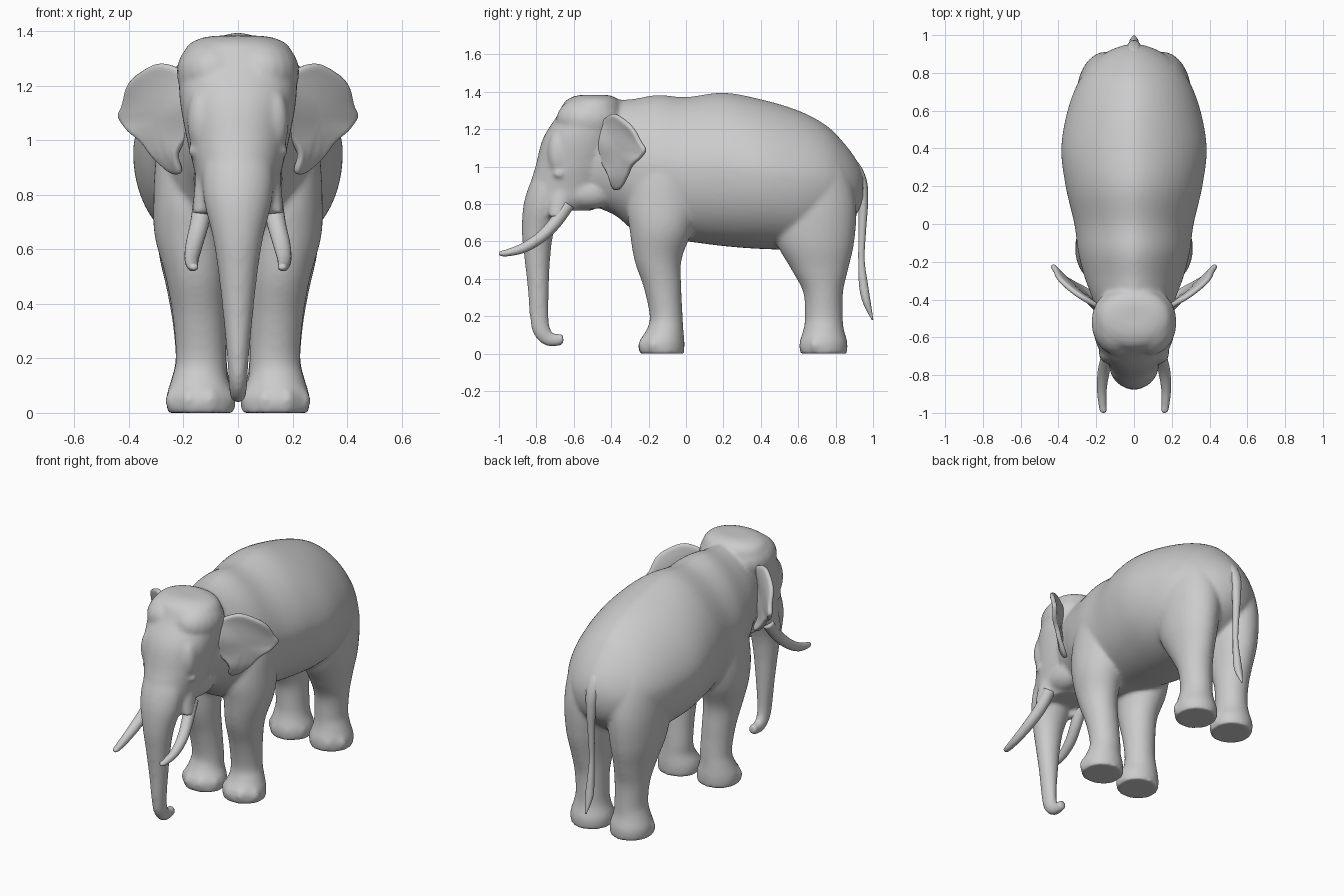
import bpy, bmesh, math
from mathutils import Vector, Matrix

X = Vector((1, 0, 0))


def spline(pts, steps=6):
    """Catmull-Rom through rows of numbers."""
    p = [Vector(q) for q in pts]
    p = [p[0]] + p + [p[-1]]
    out = []
    for i in range(1, len(p) - 2):
        a, b, c, d = p[i - 1:i + 3]
        for k in range(steps):
            t = k / steps
            out.append(0.5 * (2 * b + (c - a) * t + (2 * a - 5 * b + 4 * c - d) * t * t
                              + (3 * b - a - 3 * c + d) * t ** 3))
    return out + [p[-2]]


def tube(bm, rows, axis=None, power=2.0, n=32, top_power=None):
    """Loft rows of (x, y, z, half width, half depth); axis fixes the ring normal."""
    rows = spline(rows)
    cs = [Vector(r[:3]) for r in rows]
    rings = []
    for i, r in enumerate(rows):
        t = axis or (cs[min(i + 1, len(cs) - 1)] - cs[max(i - 1, 0)])
        v = Vector(t).cross(X).normalized()
        ring = []
        for k in range(n):
            a = 2 * math.pi * k / n
            c, s = math.cos(a), math.sin(a)
            e = 2 / (top_power if top_power and s * v.z > 0 else power)
            ring.append(bm.verts.new(cs[i] + X * r[3] * math.copysign(abs(c) ** e, c)
                                     + v * r[4] * math.copysign(abs(s) ** e, s)))
        rings.append(ring)
    for a, b in zip(rings, rings[1:]):
        for k in range(n):
            bm.faces.new((a[k], a[(k + 1) % n], b[(k + 1) % n], b[k]))
    bm.faces.new(rings[0])
    bm.faces.new(rings[-1])


def ball(bm, c, r):
    m = Matrix.Translation(c) @ Matrix.Diagonal((*r, 1))
    bmesh.ops.create_uvsphere(bm, u_segments=20, v_segments=12, radius=1, matrix=m)


def finish(bm, name):
    bmesh.ops.recalc_face_normals(bm, faces=bm.faces)
    for f in bm.faces:
        f.smooth = True
    me = bpy.data.meshes.new(name)
    bm.to_mesh(me)
    bm.free()
    ob = bpy.data.objects.new(name, me)
    bpy.context.collection.objects.link(ob)
    return ob


bm = bmesh.new()

# torso and neck: y, underside, top, half width (ridged along the back)
torso = [(-.5, .79, 1.34, .18), (-.38, .74, 1.355, .225), (-.28, .66, 1.362, .262),
         (-.15, .61, 1.383, .295), (0, .6, 1.372, .316), (.2, .575, 1.395, .362),
         (.4, .56, 1.36, .385), (.6, .56, 1.3, .352), (.75, .61, 1.22, .295),
         (.85, .68, 1.12, .22), (.915, .75, 1.03, .135), (.948, .83, .96, .05)]
tube(bm, [(0, y, (a + b) / 2, w, (b - a) / 2) for y, a, b, w in torso], (0, 1, 0), 2.15, 64, 1.68)

# head: z, front, back, half width
head = [(1.384, -.55, -.43, .08), (1.375, -.6, -.39, .135), (1.345, -.65, -.35, .187),
        (1.27, -.69, -.33, .214), (1.15, -.765, -.33, .214), (1.0, -.805, -.36, .187),
        (.9, -.835, -.39, .163), (.82, -.85, -.43, .145), (.765, -.855, -.5, .115)]
tube(bm, [(0, (f + b) / 2, z, w, (b - f) / 2) for z, f, b, w in head], (0, 0, 1), 2.1, 40)

# trunk with curled tip
tube(bm, [(0, -.7, 1.0, .1, .07), (0, -.735, .9, .13, .095), (0, -.77, .78, .125, .1),
          (0, -.793, .65, .094, .085), (0, -.795, .52, .073, .07), (0, -.79, .36, .055, .057),
          (0, -.785, .2, .04, .05), (0, -.77, .12, .035, .047), (0, -.725, .075, .031, .038),
          (0, -.655, .078, .025, .03)])

# legs: z, y centre, half depth, x centre, half width
front_leg = [(0, -.13, .12, .136, .124), (.06, -.13, .122, .137, .126), (.13, -.112, .098, .14, .102),
             (.2, -.106, .088, .135, .093), (.35, -.125, .1, .142, .097), (.5, -.15, .126, .155, .111),
             (.65, -.135, .165, .172, .134), (.8, -.125, .19, .172, .138), (1, -.11, .17, .155, .137),
             (1.2, -.1, .1, .12, .1)]
hind_leg = [(0, .735, .126, .136, .122), (.06, .735, .128, .137, .126), (.13, .736, .108, .138, .105),
            (.2, .737, .101, .135, .094), (.33, .733, .107, .14, .1), (.45, .715, .152, .148, .113),
            (.6, .69, .21, .153, .14), (.8, .675, .235, .145, .16), (1, .63, .23, .13, .16),
            (1.14, .6, .16, .11, .11)]
for s in (1, -1):
    for leg in (front_leg, hind_leg):
        tube(bm, [(s * x, y, z, rx, ry) for z, y, ry, x, rx in leg], (0, 0, 1), 2.0)
        # toes
        for a in (-65, -22, 22, 65):
            a = math.radians(a)
            ball(bm, (s * .14 + .104 * math.sin(a), leg[0][1] - .1 * math.cos(a), .045),
                 (.032, .032, .045))
    # forehead dome, brow, jaw, tusk sheath and eye
    ball(bm, (s * .088, -.52, 1.25), (.138, .175, .128))
    ball(bm, (s * .135, -.68, 1.07), (.052, .06, .12))
    ball(bm, (s * .08, -.52, .86), (.085, .15, .09))
    tube(bm, [(s * .1, -.64, .93, .05, .06), (s * .115, -.67, .82, .046, .062),
              (s * .133, -.695, .725, .036, .042)])
    ball(bm, (s * .165, -.68, .96), (.02, .028, .02))

body = finish(bm, "body")
mod = body.modifiers.new("merge", 'REMESH')
mod.mode = 'VOXEL'
mod.voxel_size = .011
mod.use_smooth_shade = True
mod = body.modifiers.new("soften", 'SMOOTH')
mod.factor = .5
mod.iterations = 9

# tusks
bm = bmesh.new()
tube(bm, [(.125, -.63, .8, .036, .036), (.14, -.7, .7, .035, .034), (.16, -.78, .62, .032, .03),
          (.17, -.87, .565, .026, .026), (.167, -.95, .54, .021, .019),
          (.163, -.99, .535, .016, .013), (.162, -1.0, .535, .004, .004)], n=20)
tusks = finish(bm, "tusks")
tusks.modifiers.new("mirror", 'MIRROR')

# ears: side outline (y, z) flared outwards, with a rippled rim
edge = [(-.44, 1.25), (-.39, 1.285), (-.33, 1.25), (-.28, 1.2), (-.24, 1.13), (-.215, 1.085),
        (-.25, 1.04), (-.29, 1.0), (-.315, .94), (-.35, .88), (-.39, .885), (-.42, .97),
        (-.46, 1.04), (-.465, 1.13)]
edge = [tuple(p) for p in spline(edge + edge[:1], 3)][:-1]
bm = bmesh.new()
cy, cz = -.36, 1.09


def ear_vert(p, f):
    y, z = cy + (p[0] - cy) * f, cz + (p[1] - cz) * f
    flare = 1.9 * max(0, z - 1.06) * max(0, y + .43) - .9 * max(0, .95 - z)
    x = .21 + 1.05 * (y + .43) + flare + .012 * f * math.sin(30 * z + 16 * y)
    return bm.verts.new((x, y, z))


rings = [[ear_vert(p, f) for p in edge] for f in (.2, .45, .7, .88, 1)]
n = len(edge)
for a, b in zip(rings, rings[1:]):
    for k in range(n):
        bm.faces.new((a[k], a[(k + 1) % n], b[(k + 1) % n], b[k]))
bm.faces.new(rings[0])
ears = finish(bm, "ears")
mod = ears.modifiers.new("thickness", 'SOLIDIFY')
mod.thickness = .028
mod.offset = 0
ears.modifiers.new("mirror", 'MIRROR')
ears.modifiers.new("soften", 'SUBSURF').levels = 1

# tail with tuft
bm = bmesh.new()
tube(bm, [(0, .84, 1.05, .03, .03), (0, .895, .99, .045, .04), (0, .935, .91, .038, .034),
          (0, .947, .8, .028, .026), (0, .942, .65, .02, .02), (0, .938, .5, .016, .017),
          (0, .95, .36, .022, .024), (0, .968, .27, .024, .02), (0, .998, .18, .004, .004)], n=16)
finish(bm, "tail")
